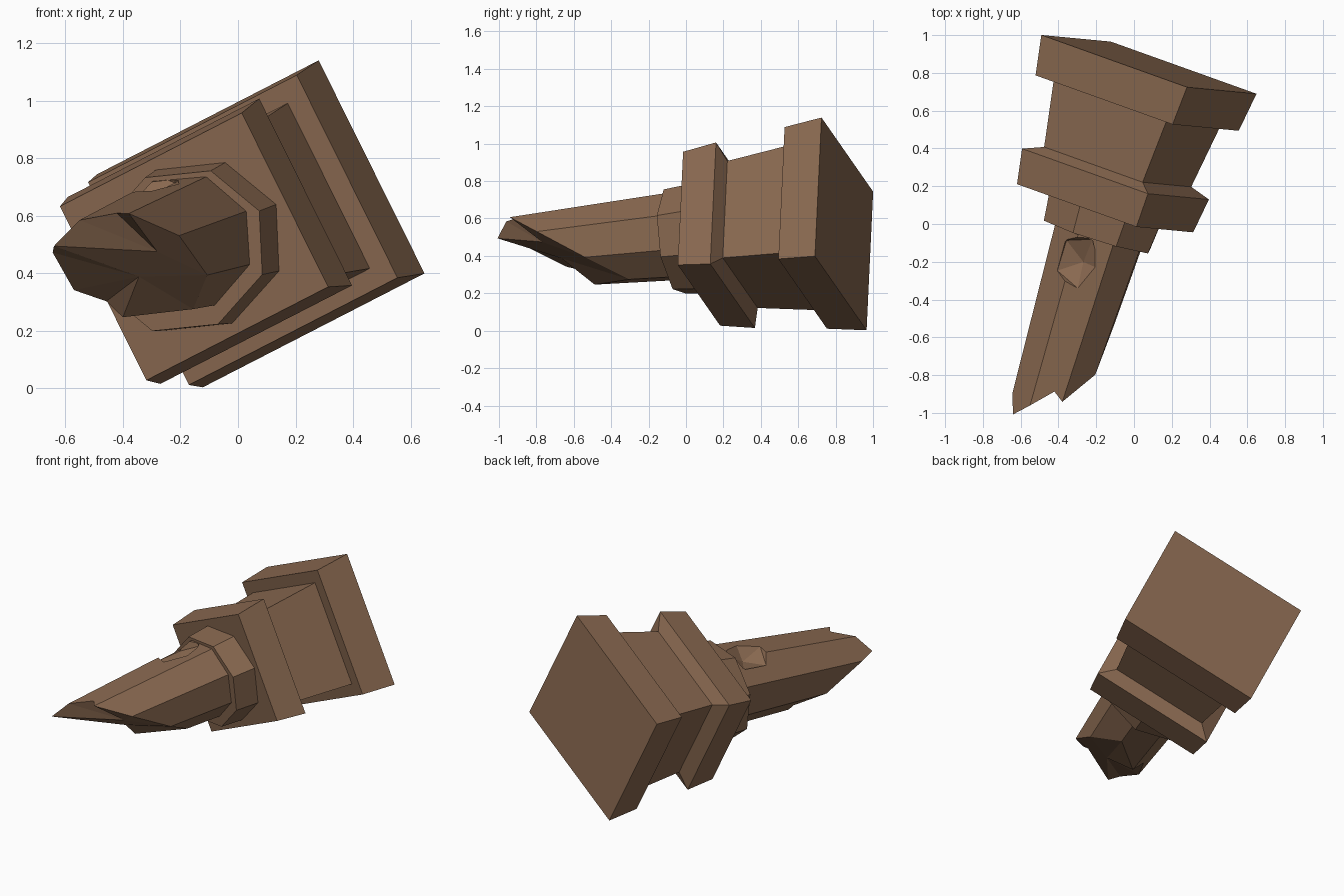
import bpy, bmesh, math
from mathutils import Vector, Matrix

if "Cube" in bpy.data.objects:
    bpy.data.objects.remove(bpy.data.objects["Cube"])

# Fallen broken pillar: built along local +z, then laid down by one matrix
ez = Vector((-0.290, -0.952, -0.099)).normalized()
ey = Vector((-0.4446, 0.0426, 0.895))
ey = (ey - ez * ey.dot(ez)).normalized()
ex = ey.cross(ez)
LAY = Matrix((ex, ey, ez)).transposed().to_4x4()
LAY.translation = (0.079, 0.845, 0.571)

stone = bpy.data.materials.new("brown stone")
stone.diffuse_color = (0.25, 0.14, 0.08, 1)
stone.use_nodes = True
stone.node_tree.nodes["Principled BSDF"].inputs["Base Color"].default_value = stone.diffuse_color


def finish(name, bm):
    bmesh.ops.recalc_face_normals(bm, faces=bm.faces)
    me = bpy.data.meshes.new(name)
    bm.to_mesh(me)
    bm.free()
    me.materials.append(stone)
    ob = bpy.data.objects.new(name, me)
    bpy.context.collection.objects.link(ob)
    ob.matrix_world = LAY
    return ob


def bridge(bm, a, b):
    n = len(a)
    for i in range(n):
        bm.faces.new((a[i], a[(i + 1) % n], b[(i + 1) % n], b[i]))


def loft(name, ring, levels):
    """Stack scaled copies of a ring; levels are (z, half x, half y)."""
    bm = bmesh.new()
    loops = [[bm.verts.new((x * sx, y * sy, z)) for x, y in ring] for z, sx, sy in levels]
    for a, b in zip(loops, loops[1:]):
        bridge(bm, a, b)
    bm.faces.new(loops[0])
    bm.faces.new(loops[-1])
    return finish(name, bm)


SQUARE = [(1, 1), (-1, 1), (-1, -1), (1, -1)]
OCTAGON = [(math.cos(k * math.pi / 4), math.sin(k * math.pi / 4)) for k in range(8)]

# Square base parts
loft("plinth", SQUARE, [(0, 0.455, 0.414), (0.215, 0.428, 0.394)])
loft("pedestal", SQUARE, [(0.205, 0.354, 0.322), (0.575, 0.307, 0.289)])
loft("pedestal_cap", SQUARE, [(0.57, 0.307, 0.289), (0.61, 0.393, 0.363), (0.80, 0.373, 0.338)])
# Eight-sided collar
loft("collar", OCTAGON, [(0.79, 0.338, 0.299), (0.95, 0.319, 0.285)])


# Tapered eight-sided shaft with a jagged broken end
def shaft_point(k, z):
    i, f = int(k), k % 1
    p = Vector(OCTAGON[i % 8]).lerp(Vector(OCTAGON[(i + 1) % 8]), f)
    s = 1 - 0.2 * (z - 0.95)
    return (0.02 + p.x * 0.256 * s, 0.02 + p.y * 0.241 * s, z)


BREAK = [(0, 1.65), (1, 1.83), (1.35, 1.79), (2, 1.90), (2.7, 1.98), (3, 1.88),
         (4, 1.62), (4.5, 1.42), (5, 1.44), (6, 1.19), (7, 1.39)]
bm = bmesh.new()
low = [bm.verts.new(shaft_point(k, 0.94)) for k, z in BREAK]
top = [bm.verts.new(shaft_point(k, z)) for k, z in BREAK]
bridge(bm, low, top)
bm.faces.new(low)
upper = bm.verts.new((0.143, 0.005, 1.65))
lower = bm.verts.new((0.02, -0.04, 1.58))
cores = [upper if k < 2.8 else lower for k, z in BREAK]
for i in range(len(top)):
    j = (i + 1) % len(top)
    bm.faces.new((top[i], top[j], cores[j]))
    if cores[i] != cores[j]:
        bm.faces.new((top[i], cores[j], cores[i]))
shaft = finish("broken_shaft", bm)

# Chip knocked out of the shaft
bm = bmesh.new()
bmesh.ops.create_icosphere(bm, subdivisions=1, radius=1,
                           matrix=Matrix.Translation((0.05, 0.265, 1.09))
                           @ Matrix.Diagonal((0.145, 0.10, 0.16, 1))
                           @ Matrix.Rotation(math.radians(90), 4, 'X'))
cutter = finish("chip_cutter", bm)
cutter.hide_render = True
cutter.hide_viewport = True
mod = shaft.modifiers.new("chip", 'BOOLEAN')
mod.operation = 'DIFFERENCE'
mod.solver = 'EXACT'
mod.object = cutter
